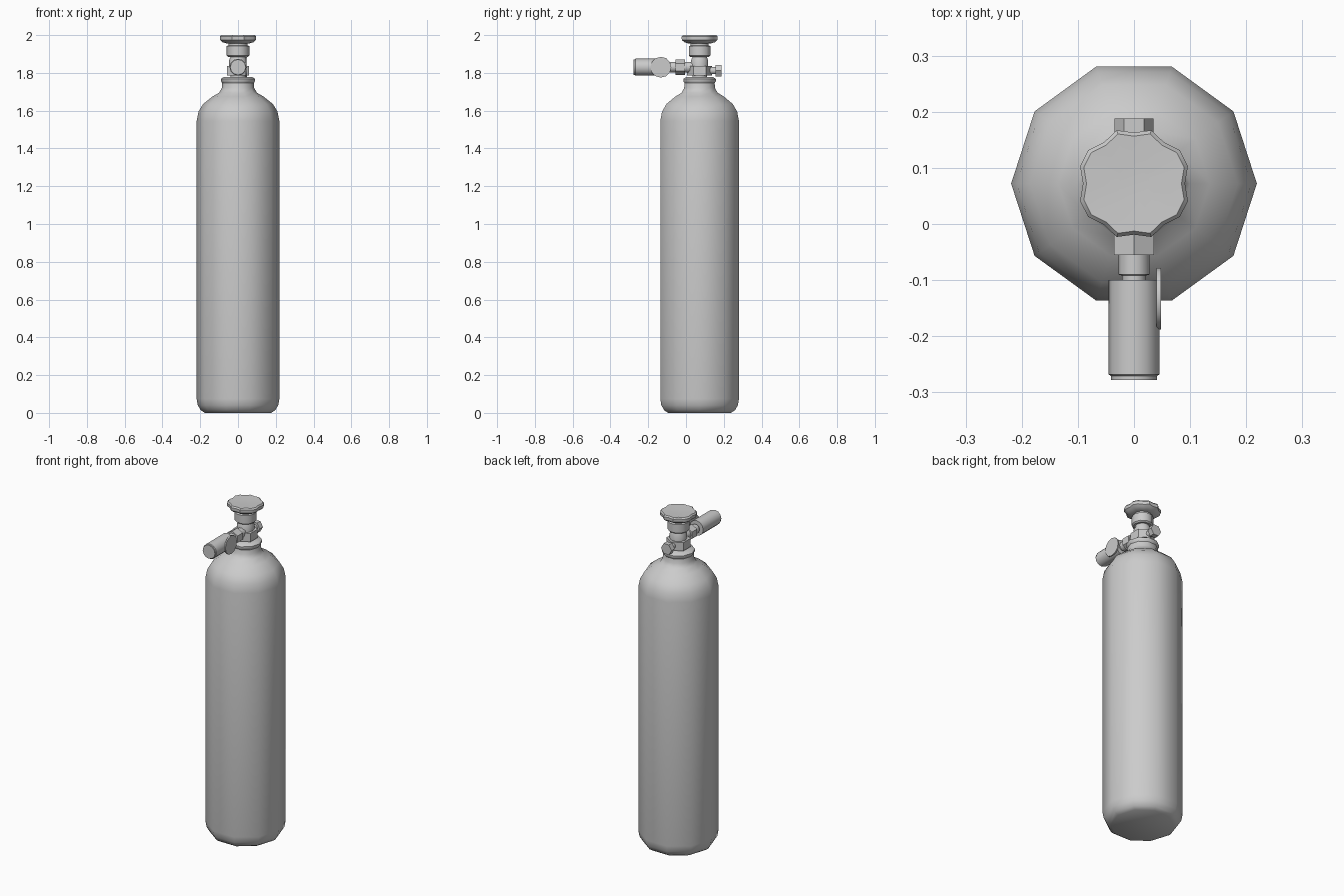
import bpy, bmesh, math
from mathutils import Matrix, Vector

if "Cube" in bpy.data.objects:
    bpy.data.objects.remove(bpy.data.objects["Cube"])

CY = 0.072   # tank axis in y
OZ = 1.83    # outlet axis height


def turned(name, profile, sides, loc, axis='Z', phase=0.0, lobes=None, angle=40):
    """Closed solid of revolution; profile = (radius, position along axis)."""
    rot = {'Z': Matrix(), 'Y': Matrix.Rotation(-math.pi / 2, 4, 'X'),
           'X': Matrix.Rotation(math.pi / 2, 4, 'Y')}[axis]
    bm = bmesh.new()
    rings = []
    for r, h in profile:
        ring = []
        for i in range(sides):
            a = phase + math.tau * i / sides
            k = r * (lobes[i] if lobes else 1)
            ring.append(bm.verts.new(rot @ Vector((k * math.cos(a), k * math.sin(a), h))))
        rings.append(ring)
    for a, b in zip(rings, rings[1:]):
        for i in range(sides):
            j = (i + 1) % sides
            bm.faces.new((a[i], a[j], b[j], b[i]))
    bm.faces.new(rings[0][::-1])
    bm.faces.new(rings[-1])
    bmesh.ops.recalc_face_normals(bm, faces=bm.faces)
    me = bpy.data.meshes.new(name)
    bm.to_mesh(me)
    bm.free()
    ob = bpy.data.objects.new(name, me)
    ob.location = loc
    bpy.context.collection.objects.link(ob)
    bpy.ops.object.select_all(action='DESELECT')
    ob.select_set(True)
    bpy.context.view_layer.objects.active = ob
    bpy.ops.object.shade_smooth_by_angle(angle=math.radians(angle))
    return ob


# Tank: ten-sided bottle with rounded base, shoulder and neck
turned("tank", [(0.175, 0.0), (0.197, 0.014), (0.213, 0.04), (0.219, 0.075),
                (0.219, 1.545), (0.209, 1.595), (0.185, 1.635), (0.135, 1.675),
                (0.1, 1.695), (0.086, 1.72), (0.083, 1.755)], 10, (0, CY, 0), angle=50)
turned("neck_collar", [(0.083, 1.745), (0.091, 1.757), (0.091, 1.768), (0.075, 1.778)],
       10, (0, CY, 0))

# Valve stem, stacked nuts and hub below the handwheel
turned("valve_stem", [(0.04, 1.76), (0.04, 1.96)], 10, (0, CY, 0))
turned("valve_base_nut", [(0.066, 1.785), (0.066, 1.836)], 6, (0, CY, 0), phase=math.pi / 6)
turned("valve_body", [(0.048, 1.83), (0.048, 1.865), (0.038, 1.89)], 10, (0, CY, 0))
turned("bonnet_nut", [(0.052, 1.885), (0.06, 1.892), (0.06, 1.942), (0.05, 1.945)],
       10, (0, CY, 0))
turned("handwheel_hub", [(0.05, 1.94), (0.05, 1.962)], 10, (0, CY, 0))

# Handwheel with a scalloped rim
quarter = [0.9, 1.0, 1.0, 0.9, 0.99, 0.9]
half = quarter + quarter[4:0:-1]
turned("handwheel", [(0.06, 1.955), (0.085, 1.962), (0.1, 1.974), (0.101, 1.992),
                     (0.094, 2.0), (0.03, 1.997)], 20, (0, CY, 0), lobes=half + half)

# Rear safety plug
turned("rear_plug_neck", [(0.02, 0.11), (0.02, 0.165)], 10, (0, 0, 1.812), 'Y')
turned("rear_plug", [(0.035, 0.157), (0.035, 0.188)], 6, (0, 0, 1.812), 'Y')

# Front outlet: pipe, coupling nut and regulator barrel
turned("outlet_pipe", [(0.03, -0.015), (0.03, 0.06)], 10, (0, 0, OZ), 'Y')
turned("outlet_nut", [(0.041, -0.055), (0.041, -0.005)], 6, (0, 0, OZ), 'Y',
       phase=math.pi / 6)
turned("outlet_neck", [(0.021, -0.11), (0.021, -0.092), (0.028, -0.09), (0.028, -0.05)],
       10, (0, 0, OZ), 'Y')
turned("regulator_barrel", [(0.041, -0.278), (0.041, -0.271), (0.045, -0.268), (0.045, -0.1)],
       12, (0, 0, OZ), 'Y')

# Pressure gauge on the right of the barrel
turned("gauge", [(0.055, 0.04), (0.055, 0.048)], 12, (0, -0.133, OZ), 'X')
